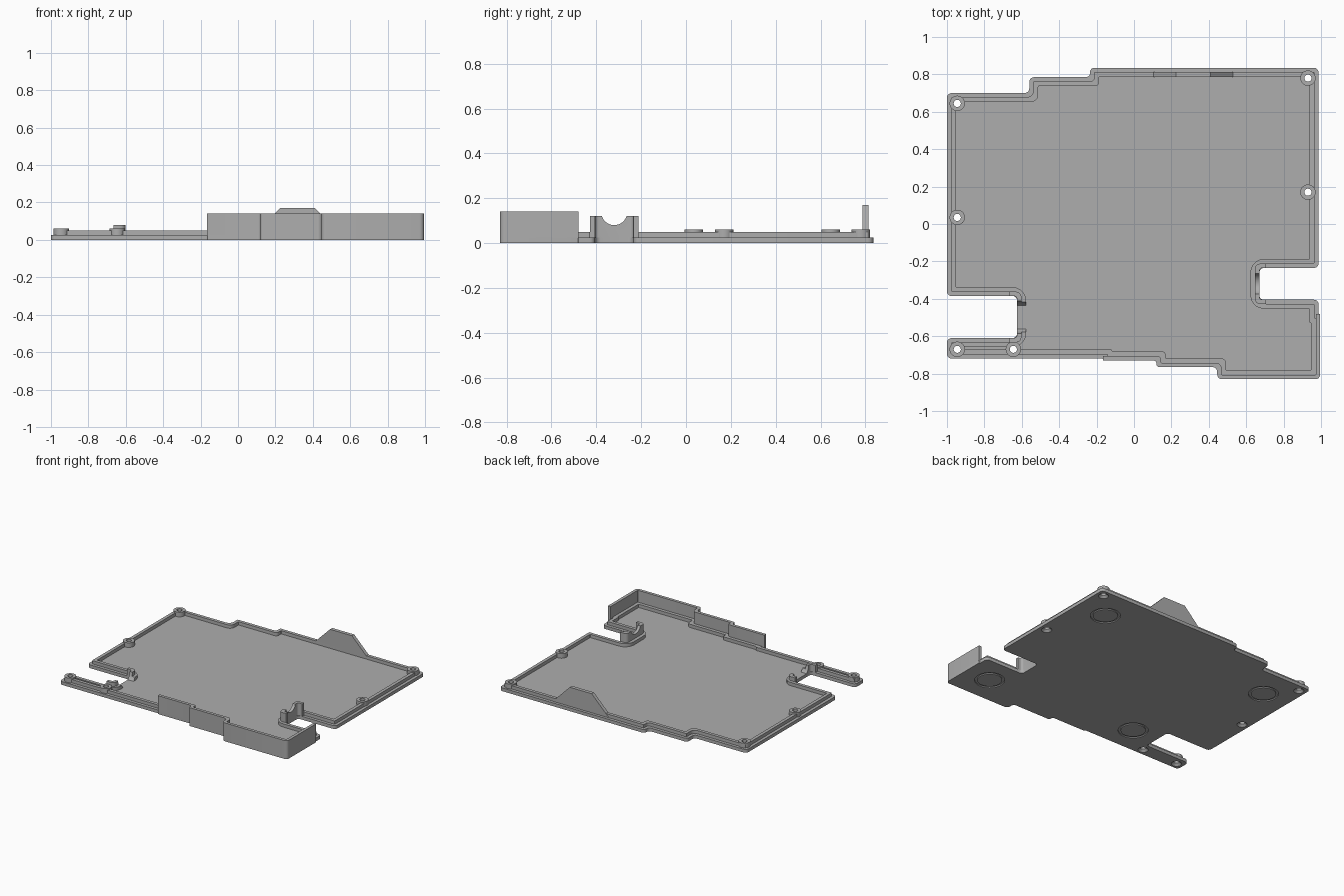
import bpy, bmesh, math
from mathutils import Vector

if "Cube" in bpy.data.objects:
    bpy.data.objects.remove(bpy.data.objects["Cube"])

grey = bpy.data.materials.new("plain_grey")
grey.use_nodes = True
COLOUR = (0.42, 0.42, 0.42, 1)
grey.diffuse_color = COLOUR
grey.node_tree.nodes["Principled BSDF"].inputs["Base Color"].default_value = COLOUR

FLOOR, LIP, WALL = 0.025, 0.05, 0.14
LEDGE, LIP_IN = 0.023, 0.048


def offset(path, d, closed=True):
    """Shift a path to its left with mitred corners."""
    p = [Vector(c) for c in path]
    n, out = len(p), []
    for i in range(n):
        a = (p[i] - p[i - 1]).normalized() if closed or i else None
        b = (p[(i + 1) % n] - p[i]).normalized() if closed or i < n - 1 else a
        a = a or b
        na, nb = Vector((-a.y, a.x)), Vector((-b.y, b.x))
        out.append(p[i] + (na + nb) * d / (1 + na.dot(nb)))
    return out


def rounded(path, r, d=0, closed=True, seg=5):
    """Round corners; d is the inset already applied, which alters the radius."""
    p = [Vector(c) for c in path]
    n, out = len(p), []
    for i in range(n):
        if not closed and i in (0, n - 1):
            out.append(p[i])
            continue
        a, b = p[i - 1] - p[i], p[(i + 1) % n] - p[i]
        convex = a.x * b.y - a.y * b.x < 0
        t = max(r - d if convex else r + d, 0.004)
        t = min(t, 0.45 * min(a.length, b.length))
        s, e = p[i] + a.normalized() * t, p[i] + b.normalized() * t
        c = s + e - p[i]
        for k in range(seg + 1):
            w = k / seg * math.pi / 2
            out.append(c + (s - c) * math.cos(w) + (e - c) * math.sin(w))
    return out


def circle(x, y, r, n=32):
    return [Vector((x + r * math.cos(2 * math.pi * k / n),
                    y + r * math.sin(2 * math.pi * k / n))) for k in range(n)]


def prism(bm, pts, z0, z1, top=None):
    lo = [bm.verts.new((p.x, p.y, z0)) for p in pts]
    hi = [bm.verts.new((p.x, p.y, z1)) for p in (top or pts)]
    bm.faces.new(lo[::-1])
    bm.faces.new(hi)
    for i in range(len(lo)):
        j = (i + 1) % len(lo)
        bm.faces.new((lo[i], lo[j], hi[j], hi[i]))


def ring(bm, outer, inner, z0, z1):
    loops = [[bm.verts.new((p.x, p.y, z)) for p in pts]
             for pts, z in ((outer, z0), (outer, z1), (inner, z1), (inner, z0))]
    n = len(outer)
    for m in range(4):
        a, b = loops[m], loops[(m + 1) % 4]
        for i in range(n):
            j = (i + 1) % n
            bm.faces.new((a[i], a[j], b[j], b[i]))


def finish(name, bm):
    bmesh.ops.recalc_face_normals(bm, faces=bm.faces)
    me = bpy.data.meshes.new(name)
    bm.to_mesh(me)
    bm.free()
    me.materials.append(grey)
    ob = bpy.data.objects.new(name, me)
    bpy.context.collection.objects.link(ob)
    return ob


def cut(ob, cutter):
    mod = ob.modifiers.new("cut", "BOOLEAN")
    mod.operation, mod.solver, mod.object = "DIFFERENCE", "EXACT", cutter
    dg = bpy.context.evaluated_depsgraph_get()
    me = bpy.data.meshes.new_from_object(ob.evaluated_get(dg))
    ob.modifiers.clear()
    ob.data = me


def strip(name, path, width, r, z1):
    """Upright wall along an open path."""
    bm = bmesh.new()
    outer = rounded(path, r, 0, False)
    inner = rounded(offset(path, width, False), r, width, False)
    prism(bm, outer + inner[::-1], FLOOR - 0.002, z1)
    return finish(name, bm)


def bar_along_x(x0, x1, y, z, r):
    """Round cutter lying along x."""
    bm = bmesh.new()
    prism(bm, circle(0, 0, r, 48), x0, x1)
    for v in bm.verts:
        v.co = (v.co.z, y + v.co.x, z + v.co.y)
    return finish("saddle_cutter", bm)


# Outline, anticlockwise, with stepped edges and two notches
front = [(-0.165, -0.73), (0.12, -0.73), (0.12, -0.765), (0.445, -0.765),
         (0.445, -0.83), (0.995, -0.83), (0.995, -0.48)]
right_notch = [(0.67, -0.405), (0.67, -0.235)]
left_notch = [(-0.625, -0.385), (-0.625, -0.61)]
outline = ([(-1, -0.72), (-0.165, -0.72)] + front
           + [(0.987, -0.48), (0.987, -0.405)] + right_notch
           + [(0.987, -0.235), (0.987, 0.835), (-0.235, 0.835), (-0.235, 0.785),
              (-0.56, 0.785), (-0.56, 0.70), (-1, 0.70), (-1, -0.385)]
           + left_notch + [(-1, -0.61)])
R = 0.025

# Base plate
bm = bmesh.new()
prism(bm, rounded(outline, R), 0, FLOOR)
base = finish("base_plate", bm)

# Raised lip set in from the edge
bm = bmesh.new()
ring(bm, rounded(offset(outline, LEDGE), R, LEDGE),
     rounded(offset(outline, LIP_IN), R, LIP_IN), FLOOR - 0.001, LIP)
lip = finish("raised_lip", bm)

# Tall corner wall
wall = strip("corner_wall", front, LEDGE, R, WALL)

# Saddle brackets around the notches
(xr, y0), (_, y1) = right_notch
right_saddle = strip("left_saddle", [(xr + 0.035, y0), (xr, y0), (xr, y1), (xr + 0.035, y1)],
                     LEDGE, 0.016, 0.12)
(xl, y2), (_, y3) = left_notch
left_saddle = strip("right_saddle", [(xl - 0.04, y2), (xl, y2), (xl, y3), (xl - 0.04, y3)],
                    LEDGE, 0.018, 0.08)
small_bar = bar_along_x(xr - 0.06, xr + 0.06, (y0 + y1) / 2, 0.138, 0.058)
large_bar = bar_along_x(xl - 0.06, xl + 0.06, (y2 + y3) / 2, 0.085, 0.087)
cut(right_saddle, small_bar)
cut(left_saddle, large_bar)
cut(lip, large_bar)

# Screw bosses and their countersunk holes
screws = [(-0.945, 0.645), (0.93, 0.78), (0.93, 0.17),
          (-0.945, 0.035), (-0.945, -0.67), (-0.645, -0.67)]
bosses, holes, sinks = bmesh.new(), bmesh.new(), bmesh.new()
for x, y in screws:
    ring(bosses, circle(x, y, 0.041), circle(x, y, 0.019), FLOOR - 0.001, 0.06)
    prism(holes, circle(x, y, 0.019), -0.1, 0.2)
    prism(sinks, circle(x, y, 0.038), -0.002, 0.016, circle(x, y, 0.019))
boss = finish("screw_bosses", bosses)
hole, sink = finish("hole_cutter", holes), finish("sink_cutter", sinks)

# Ring grooves for the feet underneath
bm = bmesh.new()
for x, y in [(0.745, 0.58), (0.785, -0.615), (-0.785, 0.455), (-0.42, -0.51)]:
    ring(bm, circle(x, y, 0.104, 48), circle(x, y, 0.086, 48), -0.01, 0.008)
groove = finish("groove_cutter", bm)
for cutter in (hole, sink, groove):
    cut(base, cutter)
for part in (lip, left_saddle):
    cut(part, hole)

# Sloped tab at the back
bm = bmesh.new()
prism(bm, [Vector(c) for c in [(0.08, FLOOR), (0.555, FLOOR), (0.41, 0.17), (0.225, 0.17)]],
      0.787, 0.814)
for v in bm.verts:
    v.co = (v.co.x, v.co.z, v.co.y)
tab = finish("back_tab", bm)

for cutter in (small_bar, large_bar, hole, sink, groove):
    bpy.data.objects.remove(cutter)

# Smooth the rounded corners, keep edges sharp
bpy.ops.object.select_all(action="DESELECT")
for ob in (base, lip, wall, right_saddle, left_saddle, boss, tab):
    ob.select_set(True)
    bpy.context.view_layer.objects.active = ob
bpy.ops.object.shade_smooth_by_angle(angle=math.radians(30))
